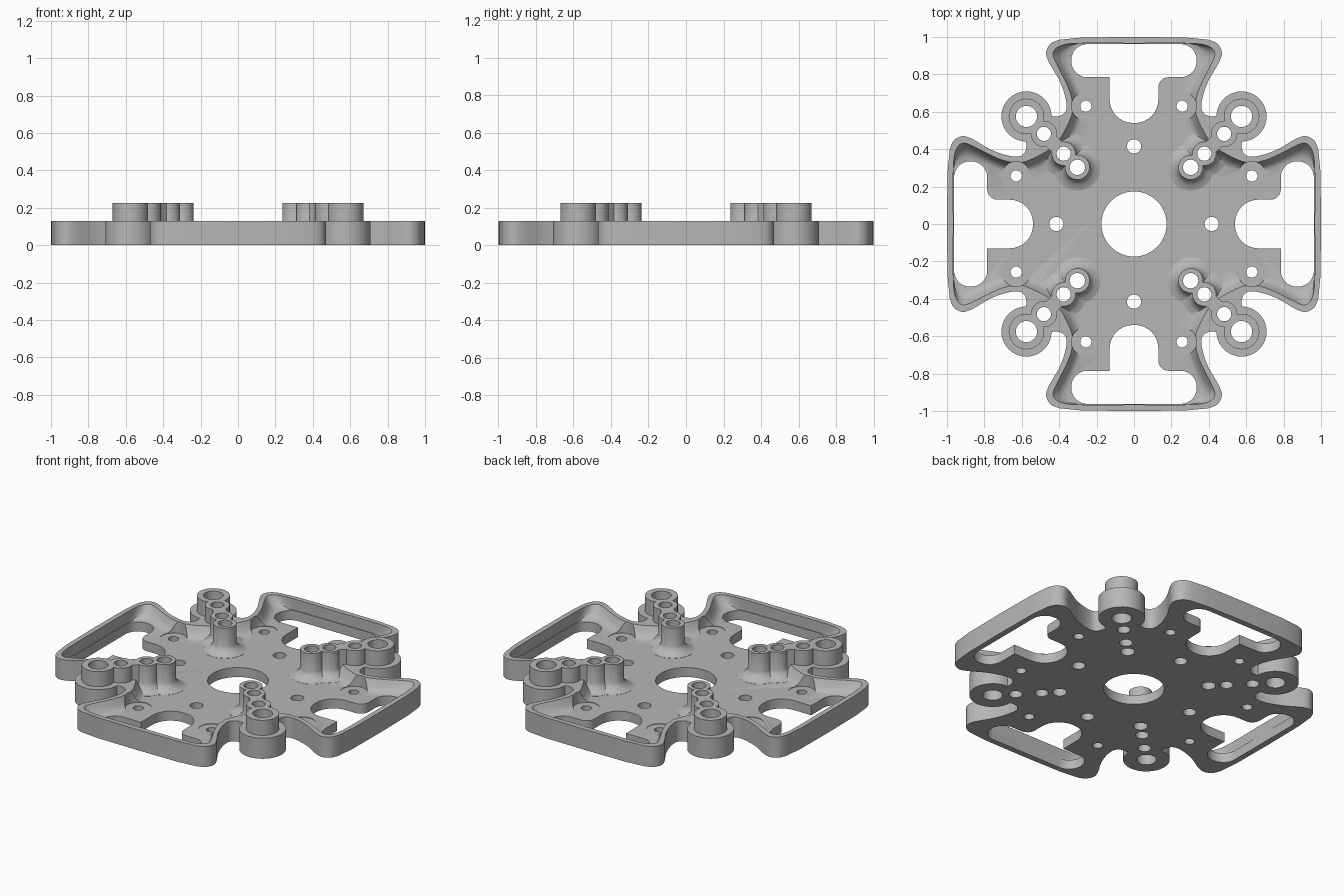
import bpy, bmesh, math
from mathutils import Vector

cube = bpy.data.objects.get("Cube")
if cube:
    bpy.data.objects.remove(cube, do_unlink=True)

RIM, FLOOR, TOP = 0.13, 0.06, 0.225

grey = bpy.data.materials.new("plain grey")
grey.use_nodes = True
grey.diffuse_color = (0.47, 0.47, 0.47, 1)
grey.node_tree.nodes["Principled BSDF"].inputs["Base Color"].default_value = (0.47, 0.47, 0.47, 1)


def loft(bm, rings):
    """Closed solid through (outline, height) rings."""
    loops = [[bm.verts.new((x, y, z)) for x, y in pts] for pts, z in rings]
    n = len(loops[0])
    faces = [bm.faces.new(loops[0][::-1]), bm.faces.new(loops[-1])]
    for a, b in zip(loops, loops[1:]):
        for i in range(n):
            j = (i + 1) % n
            faces.append(bm.faces.new((a[i], a[j], b[j], b[i])))
    bmesh.ops.recalc_face_normals(bm, faces=faces)


def circle(x, y, r, n=40):
    return [(x + r * math.cos(2 * math.pi * i / n), y + r * math.sin(2 * math.pi * i / n))
            for i in range(n)]


def spline(pts, steps=4):
    """Smooth curve through the points."""
    p = [Vector(q) for q in [pts[0]] + pts + [pts[-1]]]
    out = []
    for a, b, c, d in zip(p, p[1:], p[2:], p[3:]):
        for s in range(steps):
            t = s / steps
            v = 0.5 * (2 * b + (c - a) * t + (2 * a - 5 * b + 4 * c - d) * t * t
                       + (3 * b - a - 3 * c + d) * t ** 3)
            out.append(tuple(v))
    return out + [pts[-1]]


def full_outline(octant):
    """Repeat an eighth of the outline, running from +y to the diagonal, all round."""
    quarter = octant + [(y, x) for x, y in octant[-2:0:-1]]
    quarter.append((octant[0][1], octant[0][0]))
    quarter.pop()
    out = []
    for _ in range(4):
        out += quarter
        quarter = [(y, -x) for x, y in quarter]
    return out[::-1]


def rounded(corners, steps=8):
    """Polygon with a radius at each corner."""
    out = []
    for i, (x, y, r) in enumerate(corners):
        p = Vector((x, y))
        a = (Vector(corners[i - 1][:2]) - p).normalized()
        b = (Vector(corners[(i + 1) % len(corners)][:2]) - p).normalized()
        if r == 0:
            out.append((x, y))
            continue
        centre = p + (a + b) * r
        for s in range(steps + 1):
            t = s / steps * math.pi / 2
            out.append(tuple(centre - b * r * math.cos(t) - a * r * math.sin(t)))
    return out


def make_object(name, bm):
    mesh = bpy.data.meshes.new(name)
    bm.to_mesh(mesh)
    bm.free()
    mesh.materials.append(grey)
    ob = bpy.data.objects.new(name, mesh)
    bpy.context.collection.objects.link(ob)
    return ob


tools = []


def combine(target, name, bm, operation):
    tool = make_object(name, bm)
    tool.hide_render = True
    mod = target.modifiers.new(name, 'BOOLEAN')
    mod.operation, mod.solver, mod.use_self, mod.object = operation, 'EXACT', True, tool
    tools.append(tool)


# Cross-shaped body with a round boss on every diagonal
side = spline([(0.40, 0.985), (0.445, 0.965), (0.47, 0.92), (0.455, 0.865), (0.40, 0.77),
               (0.37, 0.69), (0.36, 0.625), (0.375, 0.59), (0.41, 0.575), (0.441, 0.578)])
boss = [(0.575 + 0.134 * math.cos(math.radians(a)), 0.575 + 0.134 * math.sin(math.radians(a)))
        for a in range(171, 44, -9)]
outline = full_outline([(0, 1), (0.28, 0.997)] + side + boss)
bm = bmesh.new()
loft(bm, [(outline, 0), (outline, RIM)])
frame = make_object("mounting_frame", bm)

# Hollow inside the rim, flaring into the floor
rim_edge = spline([(0, 0.966), (0.3, 0.966), (0.40, 0.95), (0.432, 0.915), (0.418, 0.865), (0.37, 0.77),
                   (0.338, 0.69), (0.328, 0.61), (0.35, 0.54), (0.39, 0.465), (0.42, 0.42)])
floor_edge = spline([(0, 0.966), (0.28, 0.966), (0.33, 0.945), (0.35, 0.90), (0.345, 0.85), (0.31, 0.76),
                     (0.288, 0.69), (0.28, 0.60), (0.30, 0.52), (0.335, 0.44), (0.38, 0.38)])


def blend(t):
    return full_outline([(a + (c - a) * t, b + (d - b) * t)
                         for (a, b), (c, d) in zip(rim_edge, floor_edge)])


bm = bmesh.new()
loft(bm, [(blend(1), FLOOR), (blend(0.65), 0.07), (blend(0.35), 0.09), (blend(0), RIM), (blend(0), 0.3)])
combine(frame, "hollow_cutter", bm, 'DIFFERENCE')

# Window and round bay in every arm
window = rounded([(-0.335, 0.962, 0.085), (-0.335, 0.785, 0.085), (-0.13, 0.785, 0), (-0.13, 0.54, 0.125),
                  (0.13, 0.54, 0.125), (0.13, 0.785, 0.055), (0.335, 0.785, 0.085), (0.335, 0.962, 0.085)])
bm = bmesh.new()
for flip in (1, -1):
    for shape in ([(x, flip * y) for x, y in window], [(-flip * y, x) for x, y in window]):
        loft(bm, [(shape, -0.1), (shape, 0.35)])
combine(frame, "window_cutter", bm, 'DIFFERENCE')

# Flat seats round the screw holes
screws = [(sx * a, sy * b) for sx in (1, -1) for sy in (1, -1) for a, b in ((0.257, 0.63), (0.63, 0.257))]
bm = bmesh.new()
for x, y in screws:
    seat = circle(x, y, 0.077)
    loft(bm, [(seat, FLOOR - 0.003), (seat, 0.3)])
combine(frame, "seat_cutter", bm, 'DIFFERENCE')

# Diagonal chains of posts: distance along each axis, radius, hole radius
posts = [(0.575, 0.095, 0.057), (0.482, 0.07, 0.038), (0.376, 0.064, 0.038), (0.303, 0.066, 0.041)]
diagonals = [(1, 1), (-1, 1), (-1, -1), (1, -1)]
bm = bmesh.new()
for sx, sy in diagonals:
    for d, r, hole in posts:
        ring = circle(sx * d, sy * d, r)
        loft(bm, [(ring, 0.03), (ring, TOP)])
    # Web joining the posts
    w = 0.028
    web = [(sx * x, sy * y) for x, y in ((0.3 + w, 0.3 - w), (0.57 + w, 0.57 - w),
                                         (0.57 - w, 0.57 + w), (0.3 - w, 0.3 + w))]
    loft(bm, [(web, 0.035), (web, TOP)])
    # Flared foot of the inner posts
    for d in (0.303, 0.376):
        loft(bm, [(circle(sx * d, sy * d, r), z)
                  for r, z in ((0.125, 0.04), (0.125, 0.061), (0.095, 0.07), (0.075, 0.09), (0.06, 0.12))])
combine(frame, "post_chains", bm, 'UNION')

# Through holes
holes = [(0, 0, 0.174)]
holes += [(x, y, 0.03) for x, y in screws]
holes += [(0.415 * x, 0.415 * y, 0.038) for x, y in ((1, 0), (-1, 0), (0, 1), (0, -1))]
holes += [(sx * d, sy * d, hole) for sx, sy in diagonals for d, r, hole in posts]
bm = bmesh.new()
for x, y, r in holes:
    ring = circle(x, y, r, 64 if r > 0.1 else 32)
    loft(bm, [(ring, -0.1), (ring, 0.4)])
combine(frame, "hole_cutter", bm, 'DIFFERENCE')

# Apply the cuts and drop the cutters
bpy.context.view_layer.update()
evaluated = frame.evaluated_get(bpy.context.evaluated_depsgraph_get())
finished = bpy.data.meshes.new_from_object(evaluated)
frame.modifiers.clear()
frame.data = finished
for tool in tools:
    bpy.data.objects.remove(tool, do_unlink=True)
finished.materials.clear()
finished.materials.append(grey)
finished.polygons.foreach_set("material_index", [0] * len(finished.polygons))

bpy.ops.object.select_all(action='DESELECT')
frame.select_set(True)
bpy.context.view_layer.objects.active = frame
bpy.ops.object.shade_smooth_by_angle(angle=math.radians(30))
